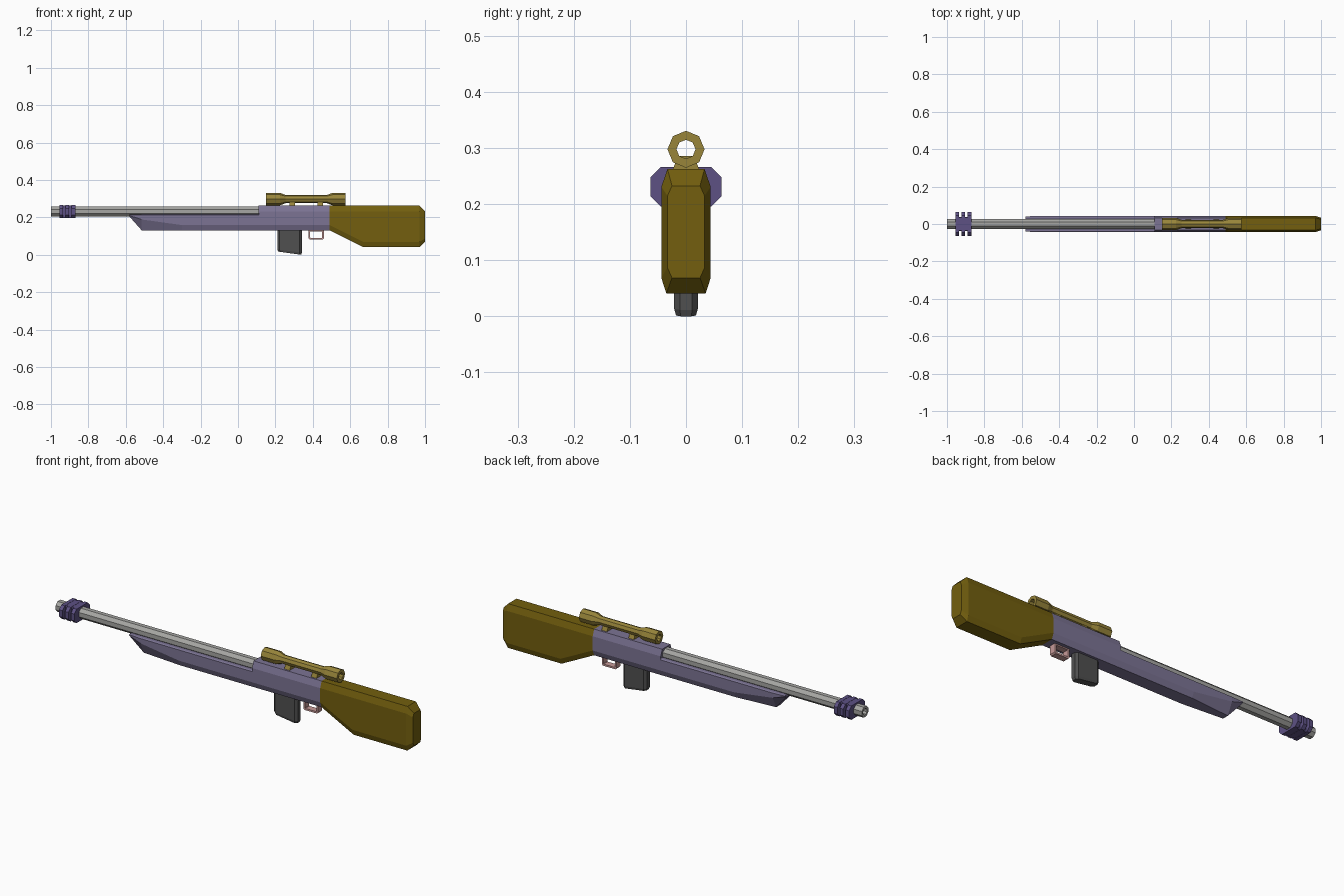
import bpy, bmesh, math

if "Cube" in bpy.data.objects:
    bpy.data.objects.remove(bpy.data.objects["Cube"])


def mat(name, hexcol):
    lin = []
    for i in (0, 2, 4):
        c = int(hexcol[i:i + 2], 16) / 255
        lin.append(c / 12.92 if c <= 0.04045 else ((c + 0.055) / 1.055) ** 2.4)
    m = bpy.data.materials.new(name)
    m.diffuse_color = (*lin, 1)
    m.use_nodes = True
    m.node_tree.nodes["Principled BSDF"].inputs["Base Color"].default_value = m.diffuse_color
    return m


STEEL = mat("light_steel", "A6A6A3")
PURPLE = mat("grey_purple", "7C7494")
DARK_PURPLE = mat("dark_purple", "5D5184")
OLIVE = mat("dark_olive", "735F0E")
BRASS = mat("light_olive", "98853A")
DARK = mat("dark_grey", "505050")
PINK = mat("dusty_pink", "C79A98")


def loft(name, rings, material, caps=True, closed=False):
    """Skin a list of equal-length point rings."""
    bm = bmesh.new()
    vs = [[bm.verts.new(p) for p in r] for r in rings]
    n = len(vs[0])
    pairs = list(zip(vs, vs[1:])) + ([(vs[-1], vs[0])] if closed else [])
    for a, b in pairs:
        for i in range(n):
            j = (i + 1) % n
            bm.faces.new((a[i], a[j], b[j], b[i]))
    if caps and not closed:
        bm.faces.new(vs[0])
        bm.faces.new(vs[-1])
    bmesh.ops.recalc_face_normals(bm, faces=bm.faces)
    me = bpy.data.meshes.new(name)
    bm.to_mesh(me)
    bm.free()
    me.materials.append(material)
    ob = bpy.data.objects.new(name, me)
    bpy.context.collection.objects.link(ob)
    return ob


def section(x, zb, zt, hw, top, bot, ct, cb):
    """Chamfered eight-point cross-section across x."""
    right = [(bot, zb), (hw, zb + cb), (hw, zt - ct), (top, zt)]
    pts = right + [(-y, z) for y, z in reversed(right)]
    return [(x, y, z) for y, z in pts]


def tube(name, profile, z0, material, turn=0.0, sides=8, closed=True):
    """Lathe (x, radius) points around an x axis at height z0."""
    rings = [[(x, r * math.cos(turn + 2 * math.pi * i / sides),
               z0 + r * math.sin(turn + 2 * math.pi * i / sides)) for i in range(sides)]
             for x, r in profile]
    return loft(name, rings, material, closed=closed)


# Butt stock
loft("stock", [
    section(0.49, 0.130, 0.262, 0.044, 0.033, 0.033, 0.032, 0.028),
    section(0.67, 0.040, 0.262, 0.044, 0.033, 0.035, 0.032, 0.028),
    section(0.97, 0.040, 0.262, 0.044, 0.033, 0.035, 0.032, 0.028),
    section(1.00, 0.068, 0.232, 0.033, 0.025, 0.025, 0.018, 0.018)], OLIVE)

# Receiver with the undercut front step
rec = [section(x, 0.130, 0.262, 0.044, 0.033, 0.033, 0.032, 0.028) for x in (0.11, 0.49)]
rec[0] = [(0.12 if z < 0.22 else x, y, z) for x, y, z in rec[0]]
loft("receiver", rec, PURPLE)

# Fore stock, its nose sweeping up to the barrel
loft("fore_stock", [
    section(-0.58, 0.203, 0.215, 0.040, 0.036, 0.026, 0.002, 0.006),
    section(-0.515, 0.130, 0.216, 0.044, 0.038, 0.016, 0.004, 0.058),
    section(-0.30, 0.130, 0.216, 0.044, 0.038, 0.033, 0.004, 0.028),
    section(0.13, 0.130, 0.216, 0.044, 0.038, 0.033, 0.004, 0.028)], PURPLE)

# Hollow barrel
tube("barrel", [(-1.0, 0.0285), (0.14, 0.0285), (0.14, 0.016), (-1.0, 0.016)],
     0.231, STEEL, math.pi / 8)

# Muzzle brake: core plus three wide fins
loft("muzzle_core", [section(x, 0.196, 0.264, 0.038, 0.036, 0.036, 0.004, 0.004)
                     for x in (-0.954, -0.871)], DARK_PURPLE)
for k, x0 in enumerate((-0.955, -0.922, -0.889)):
    loft(f"muzzle_fin_{k + 1}", [section(x, 0.195, 0.265, 0.063, 0.045, 0.045, 0.018, 0.018)
                                 for x in (x0, x0 + 0.019)], DARK_PURPLE)

# Scope: see-through tube with flared ends
R, r, b = 0.033, 0.022, 0.017
tube("scope", [(0.15, R), (0.225, R), (0.255, r), (0.475, r), (0.505, R), (0.575, R),
               (0.575, b), (0.15, b)], 0.297, BRASS)

# Scope mounts
for k, x in enumerate((0.29, 0.44)):
    loft(f"scope_mount_{k + 1}", [[(x + s * 0.015, y, z) for y, z in
         ((-0.025, 0.258), (0.025, 0.258), (0.014, 0.285), (-0.014, 0.285))]
        for s in (-1, 1)], BRASS)

# Magazine with bevelled corners and sloping base
plan = [(0.21, -0.011), (0.222, -0.021), (0.33, -0.021), (0.342, -0.011)]
plan += [(x, -y) for x, y in reversed(plan)]
levels = [[(x, y, 0.14) for x, y in plan],
          [(x, y, 0.028 - (x - 0.21) * 0.13) for x, y in plan],
          [(0.276 + (x - 0.276) * 0.93, y * 0.85, 0.0165 - (x - 0.21) * 0.13) for x, y in plan]]
loft("magazine", levels, DARK)

# Trigger guard: open rectangular frame
t = 0.009
x0, x1, z0, z1 = 0.377, 0.459, 0.081, 0.137
outer = [(x0, z0 + 0.006), (x0 + 0.006, z0), (x1 - 0.006, z0), (x1, z0 + 0.006), (x1, z1), (x0, z1)]
inner = [(x0 + t, z0 + t + 0.002), (x0 + t + 0.002, z0 + t), (x1 - t - 0.002, z0 + t),
         (x1 - t, z0 + t + 0.002), (x1 - t, z1 - 0.013), (x0 + t, z1 - 0.013)]
w = 0.016
loft("trigger_guard", [[(x, y, z) for x, z in loop] for loop, y in
                       ((outer, -w), (outer, w), (inner, w), (inner, -w))], PINK, closed=True)

# Rest the model on z = 0
low = min(v.co.z for o in bpy.data.objects for v in o.data.vertices)
for o in bpy.data.objects:
    o.location.z -= low
